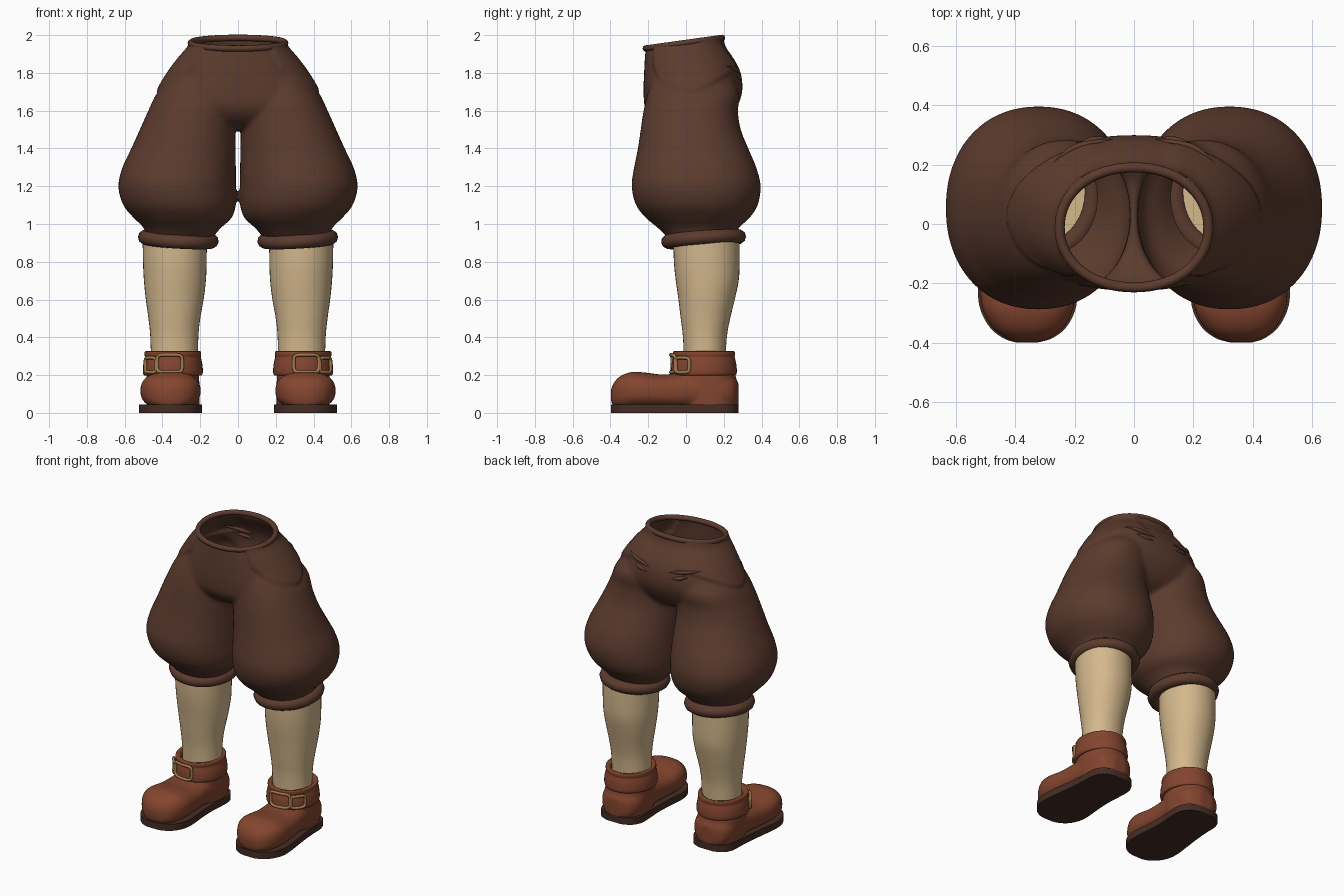
import bpy, bmesh, math
from mathutils import Vector
from mathutils.bvhtree import BVHTree

if "Cube" in bpy.data.objects:
    bpy.data.objects.remove(bpy.data.objects["Cube"])


def material(name, color):
    m = bpy.data.materials.new(name)
    m.diffuse_color = (*color, 1)
    m.use_nodes = True
    m.node_tree.nodes["Principled BSDF"].inputs["Base Color"].default_value = m.diffuse_color
    return m


BROWN = material("brown_cloth", (0.107, 0.044, 0.027))
SKIN = material("cream_stocking", (0.66, 0.48, 0.265))
LEATHER = material("red_leather", (0.23, 0.06, 0.028))
SOLE = material("dark_sole", (0.058, 0.026, 0.018))
BRASS = material("brass", (0.36, 0.20, 0.075))


def catmull(rows, steps):
    """Smoothly resample a list of number tuples."""
    out = []
    for i in range(len(rows) - 1):
        p0, p1 = rows[max(i - 1, 0)], rows[i]
        p2, p3 = rows[i + 1], rows[min(i + 2, len(rows) - 1)]
        for s in range(steps):
            t = s / steps
            out.append([0.5 * (2 * b + (c - a) * t + (2 * a - 5 * b + 4 * c - d) * t * t
                               + (3 * b - a - 3 * c + d) * t ** 3)
                        for a, b, c, d in zip(p0, p1, p2, p3)])
    return out + [list(rows[-1])]


def oval(a0, a1, b0, b1, n, p):
    """Superellipse filling the box a0..a1, b0..b1."""
    pts = []
    for i in range(n):
        t = 2 * math.pi * i / n
        c, s = math.cos(t), math.sin(t)
        pts.append(((a0 + a1) / 2 + (a1 - a0) / 2 * math.copysign(abs(c) ** (2 / p), c),
                    (b0 + b1) / 2 + (b1 - b0) / 2 * math.copysign(abs(s) ** (2 / p), s)))
    return pts


def loft(bm, rows, axis="z", n=40, p=2.0, steps=4, cap=True, mirror=False):
    """Skin through oval rings given as (position, a0, a1, b0, b1)."""
    sx = -1 if mirror else 1
    rings = []
    for t, *box in catmull(rows, steps):
        rings.append([bm.verts.new((sx * a, b, t) if axis == "z" else (sx * a, t, b))
                      for a, b in oval(*box, n, p)])
    faces = [bm.faces.new((r[i], r[(i + 1) % n], q[(i + 1) % n], q[i]))
             for r, q in zip(rings, rings[1:]) for i in range(n)]
    if cap:
        faces += [bm.faces.new(rings[0]), bm.faces.new(rings[-1])]
    bmesh.ops.recalc_face_normals(bm, faces=faces)


def evaluated_mesh(ob):
    bpy.context.view_layer.update()
    return bpy.data.meshes.new_from_object(ob.evaluated_get(bpy.context.evaluated_depsgraph_get()))


def add(name, mesh, mat, mirror=False, angle=50):
    ob = bpy.data.objects.new(name, mesh)
    bpy.context.collection.objects.link(ob)
    mesh.materials.clear()
    mesh.materials.append(mat)
    bpy.ops.object.select_all(action="DESELECT")
    ob.select_set(True)
    bpy.context.view_layer.objects.active = ob
    bpy.ops.object.shade_smooth_by_angle(angle=math.radians(angle))
    if mirror:
        m = ob.modifiers.new("Mirror", "MIRROR")
        m.use_mirror_merge = False
    return ob


def to_mesh(bm, name):
    me = bpy.data.meshes.new(name)
    bm.to_mesh(me)
    bm.free()
    return me


def blend(bm, voxel, smooth):
    """Fuse overlapping closed volumes into one soft skin."""
    ob = bpy.data.objects.new("temp", to_mesh(bm, "temp"))
    bpy.context.collection.objects.link(ob)
    r = ob.modifiers.new("Remesh", "REMESH")
    r.mode, r.voxel_size = "VOXEL", voxel
    s = ob.modifiers.new("Smooth", "SMOOTH")
    s.factor, s.iterations = 0.5, smooth
    me = evaluated_mesh(ob)
    bpy.data.objects.remove(ob)
    out = bmesh.new()
    out.from_mesh(me)
    return out


def tube(name, pts, radius, mat, cyclic=True, mirror=False, taper=None):
    cu = bpy.data.curves.new(name, "CURVE")
    cu.dimensions, cu.bevel_depth, cu.bevel_resolution = "3D", radius, 3
    sp = cu.splines.new("POLY")
    sp.points.add(len(pts) - 1)
    for i, co in enumerate(pts):
        sp.points[i].co = (*co, 1)
        if taper:
            sp.points[i].radius = taper(i / (len(pts) - 1))
    sp.use_cyclic_u = cyclic
    ob = bpy.data.objects.new("temp", cu)
    bpy.context.collection.objects.link(ob)
    me = evaluated_mesh(ob)
    bpy.data.objects.remove(ob)
    return add(name, me, mat, mirror)


def lerp(table, x):
    """Height and slope of a piecewise line."""
    x = min(max(x, table[0][0]), table[-1][0])
    for (xa, za), (xb, zb) in zip(table, table[1:]):
        if x <= xb:
            k = (zb - za) / (xb - xa)
            return za + k * (x - xa), k


def waist_z(y):
    return 1.93 + (y + 0.21) * 0.139


# trousers: hips fused with two balloon legs
bm = bmesh.new()
loft(bm, [(1.50, -0.18, 0.18, -0.08, 0.14), (1.54, -0.30, 0.30, -0.16, 0.21),
          (1.61, -0.41, 0.41, -0.215, 0.265), (1.70, -0.42, 0.42, -0.225, 0.298),
          (1.80, -0.365, 0.365, -0.222, 0.29), (1.88, -0.305, 0.305, -0.218, 0.25),
          (1.95, -0.25, 0.25, -0.212, 0.205), (2.05, -0.245, 0.245, -0.21, 0.19)], p=2.2, n=56)
LEG = [(1.82, 0.08, 0.32, -0.16, 0.20), (1.70, 0.03, 0.425, -0.20, 0.28),
       (1.60, 0.014, 0.475, -0.225, 0.275), (1.50, 0.014, 0.52, -0.24, 0.29),
       (1.40, 0.013, 0.565, -0.255, 0.33), (1.30, 0.011, 0.612, -0.275, 0.372),
       (1.20, 0.010, 0.634, -0.288, 0.396), (1.10, 0.011, 0.608, -0.265, 0.38),
       (1.03, 0.035, 0.55, -0.21, 0.335), (0.98, 0.09, 0.50, -0.15, 0.28),
       (0.92, 0.14, 0.475, -0.09, 0.25)]
for side in (False, True):
    loft(bm, LEG, p=2.15, n=56, mirror=side)
bm = blend(bm, 0.012, 12)

# raised hip pockets
FRONT = [(0.10, 2.06), (0.16, 1.93), (0.22, 1.82), (0.30, 1.76), (0.43, 1.69)]
BACK = [(0.0, 1.69), (0.06, 1.695), (0.13, 1.725), (0.30, 1.83)]
bm.normal_update()
shift = []
for v in bm.verts:
    x, y, z = abs(v.co.x), v.co.y, v.co.z
    if z > 1.65:
        edge, slope = lerp(FRONT, x) if y < 0 else lerp(BACK, y)
        f = min(max((z - edge) / (0.018 * math.hypot(1, slope)), 0), 1)
        f *= min(max((x - 0.10) / 0.05, 0), 1)
        shift.append((v, v.normal * 0.011 * f))
for v, d in shift:
    v.co += d
skin = BVHTree.FromBMesh(bm)

# waist opening
bmesh.ops.bisect_plane(bm, geom=bm.verts[:] + bm.edges[:] + bm.faces[:],
                       plane_co=(0, -0.21, 1.93), plane_no=(0, -0.139, 1), clear_outer=True)
add("trousers", to_mesh(bm, "trousers"), BROWN)
tube("waist_rim", [(x, y, waist_z(y)) for x, y in oval(-0.25, 0.25, -0.213, 0.19, 64, 2.1)],
     0.017, BROWN)

# back pocket folds lying on the cloth
for k, (x0, z0, x1, z1) in enumerate([(0.07, 1.80, 0.27, 1.835), (0.09, 1.765, 0.20, 1.79)]):
    path = []
    for i in range(15):
        t = i / 14
        start = Vector((x0 + (x1 - x0) * t, 0.4, z0 + (z1 - z0) * t))
        hit = skin.ray_cast(start, Vector((0, -1, 0)))[0]
        path.append(hit)
    tube(f"back_pocket_fold_{k + 1}", path, 0.013, BROWN, False, True,
         lambda t: max(math.sin(math.pi * t), 0.05))

# knee cuffs, slightly tilted
cuff = [(x, y, 0.92 + 0.06 * (x - 0.315) + 0.07 * (y - 0.095))
        for x, y in oval(0.14, 0.492, -0.094, 0.28, 48, 2)]
tube("knee_cuff", cuff, 0.038, BROWN, True, True)

# stockinged calves
bm = bmesh.new()
loft(bm, [(0.94, 0.165, 0.505, -0.068, 0.283), (0.80, 0.166, 0.503, -0.064, 0.284),
          (0.70, 0.170, 0.498, -0.054, 0.279), (0.60, 0.182, 0.488, -0.040, 0.258),
          (0.50, 0.200, 0.474, -0.028, 0.234), (0.40, 0.210, 0.464, -0.016, 0.216),
          (0.25, 0.212, 0.460, -0.010, 0.208)], p=2.1)
add("calf", to_mesh(bm, "calf"), SKIN, True)

# shoe uppers: rounded toe fused with ankle
bm = bmesh.new()
FOOT = [(-0.398, 0.33, 0.39, 0.07, 0.12), (-0.385, 0.285, 0.43, 0.035, 0.155),
        (-0.35, 0.238, 0.475, 0.02, 0.193), (-0.29, 0.206, 0.508, 0.02, 0.216),
        (-0.22, 0.198, 0.517, 0.02, 0.214), (-0.12, 0.206, 0.507, 0.02, 0.203),
        (0.0, 0.212, 0.492, 0.02, 0.215), (0.10, 0.206, 0.484, 0.02, 0.22),
        (0.19, 0.207, 0.480, 0.02, 0.21), (0.25, 0.24, 0.45, 0.02, 0.19),
        (0.278, 0.30, 0.39, 0.03, 0.16)]
loft(bm, FOOT, "y", p=2.5)
loft(bm, [(0.03, 0.205, 0.485, -0.04, 0.277), (0.12, 0.203, 0.487, -0.05, 0.278),
          (0.20, 0.207, 0.485, -0.06, 0.262), (0.28, 0.215, 0.475, -0.05, 0.245)], p=2.2)
add("shoe_upper", to_mesh(blend(bm, 0.008, 8), "shoe_upper"), LEATHER, True)

# folded ankle collar with rolled lip
CX, CY = 0.345, 0.095
bm = bmesh.new()
loft(bm, [(z, CX - r, CX + r, CY - r - 0.015, CY + r + 0.015) for z, r in
          [(0.205, 0.130), (0.198, 0.150), (0.215, 0.159), (0.26, 0.156), (0.295, 0.148),
           (0.306, 0.150), (0.322, 0.149), (0.326, 0.140), (0.315, 0.118), (0.27, 0.112)]],
     cap=False)
add("ankle_collar", to_mesh(bm, "ankle_collar"), LEATHER, True)

# flat soles following the foot outline
bm = bmesh.new()
rows = catmull(FOOT, 4)
outline = [(r[1] - 0.008, r[0]) for r in rows] + [(r[2] + 0.008, r[0]) for r in reversed(rows)]
base = bm.faces.new([bm.verts.new((x, y, 0)) for x, y in outline])
ext = bmesh.ops.extrude_face_region(bm, geom=[base], use_keep_orig=True)
for e in ext["geom"]:
    if isinstance(e, bmesh.types.BMVert):
        e.co.z = 0.045
bmesh.ops.recalc_face_normals(bm, faces=bm.faces)
add("shoe_sole", to_mesh(bm, "shoe_sole"), SOLE, True, 35)

# brass buckle frames wrapped round the collar
for name, a0, a1, z0, z1 in [("front_buckle", -108, -59, 0.215, 0.308),
                             ("side_buckle", -57, -26, 0.215, 0.292)]:
    pts = []
    for a, z in oval(a0, a1, z0, z1, 40, 5):
        a = math.radians(a)
        pts.append((CX + 0.162 * math.cos(a), CY + 0.177 * math.sin(a), z))
    tube(name, pts, 0.009, BRASS, True, True)
